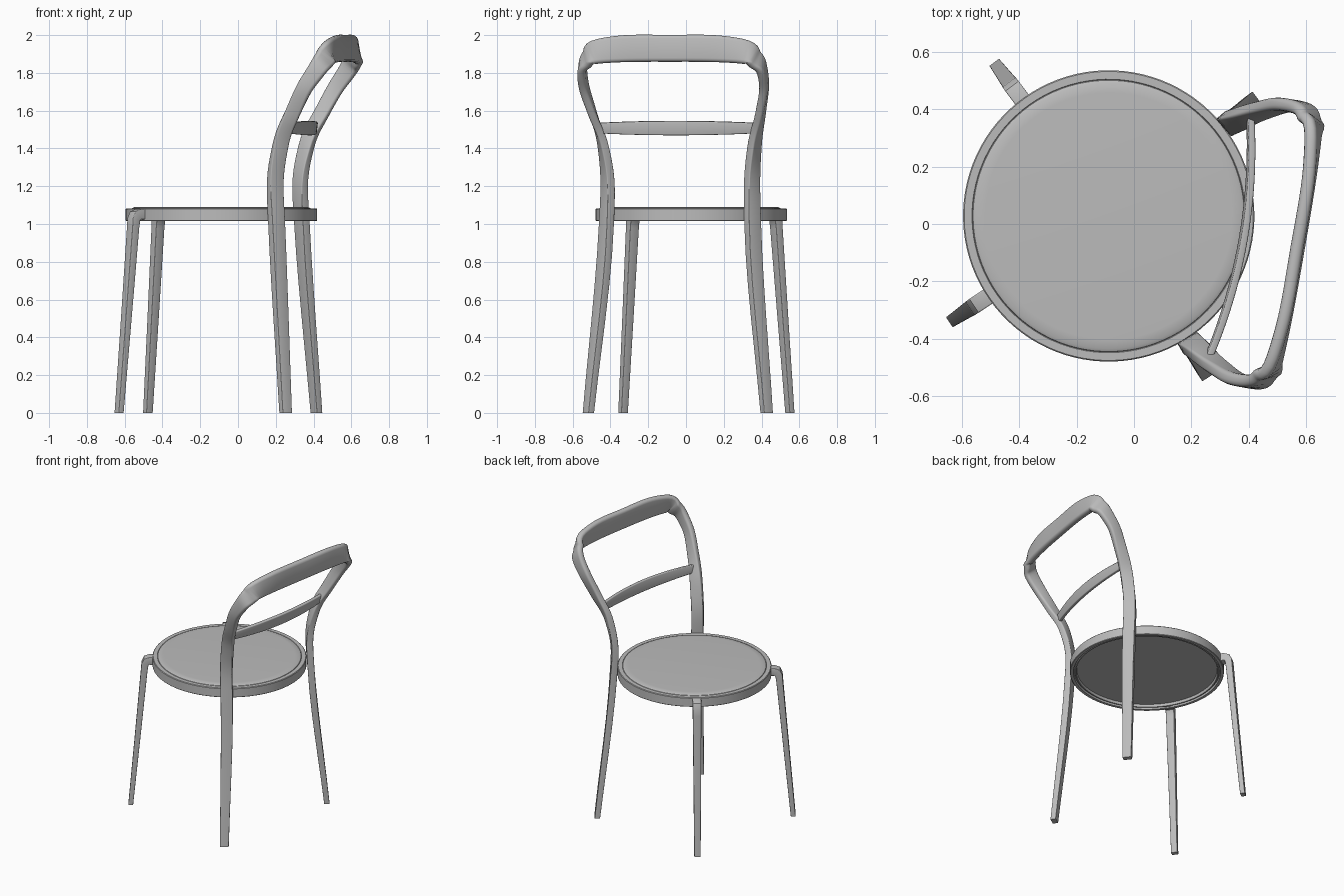
import bpy, bmesh, math
from mathutils import Vector, Matrix

if "Cube" in bpy.data.objects:
    bpy.data.objects.remove(bpy.data.objects["Cube"])

PLACE = Matrix.Translation((-0.088, 0.028, 0)) @ Matrix.Rotation(math.radians(-9.8), 4, 'Z')

grey = bpy.data.materials.new("grey_paint")
grey.diffuse_color = (0.50, 0.50, 0.50, 1)
grey.use_nodes = True
grey.node_tree.nodes["Principled BSDF"].inputs["Base Color"].default_value = grey.diffuse_color


def finish(bm, name, angle=35):
    """Turn a bmesh into a placed, smooth-shaded object."""
    bmesh.ops.recalc_face_normals(bm, faces=bm.faces)
    bm.transform(PLACE)
    me = bpy.data.meshes.new(name)
    bm.to_mesh(me)
    bm.free()
    me.materials.append(grey)
    ob = bpy.data.objects.new(name, me)
    bpy.context.collection.objects.link(ob)
    bpy.ops.object.select_all(action='DESELECT')
    ob.select_set(True)
    bpy.context.view_layer.objects.active = ob
    bpy.ops.object.shade_smooth_by_angle(angle=math.radians(angle))
    return ob


def spline(rows, steps):
    """Catmull-Rom through rows of numbers."""
    out = []
    rows = [Vector(r) for r in rows]
    for i in range(len(rows) - 1):
        b, c = rows[i], rows[i + 1]
        a = rows[i - 1] if i else b * 2 - c
        d = rows[i + 2] if i + 2 < len(rows) else c * 2 - b
        # chord-length tangents keep uneven spacing tidy
        la, lb, lc = [max((q - p).length, 1e-4) for p, q in ((a, b), (b, c), (c, d))]
        m1 = ((c - b) / lb * la + (b - a) / la * lb) / (la + lb) * lb
        m2 = ((d - c) / lc * lb + (c - b) / lb * lc) / (lb + lc) * lb
        for k in range(steps):
            t = k / steps
            out.append(b * (2*t**3 - 3*t*t + 1) + m1 * (t**3 - 2*t*t + t)
                       + c * (3*t*t - 2*t**3) + m2 * (t**3 - t*t))
    out.append(rows[-1])
    return out


def section(w, t, r):
    """Rounded rectangle, w by t, with corner radius r * t."""
    rad, pts = r * t, []
    for q, (sx, sy) in enumerate(((1, 1), (-1, 1), (-1, -1), (1, -1))):
        for k in range(4):
            a = math.radians(90 * q + 30 * k)
            pts.append((sx * (w / 2 - rad) + rad * math.cos(a),
                        sy * (t / 2 - rad) + rad * math.sin(a)))
    return pts


def loft(name, rows, floor=()):
    """Rows: centre xyz, wide direction xyz, width, thickness, corner ratio."""
    bm = bmesh.new()
    rings, n = [], len(rows)
    for i, row in enumerate(rows):
        c, wide = Vector(row[0:3]), Vector(row[3:6])
        tan = (Vector(rows[min(i + 1, n - 1)][0:3]) - Vector(rows[max(i - 1, 0)][0:3])).normalized()
        wide = (wide - tan * wide.dot(tan)).normalized()
        thick = tan.cross(wide)
        ring = [bm.verts.new(c + wide * x + thick * y) for x, y in section(*row[6:9])]
        if i in floor:
            for v in ring:
                v.co.z = 0
        rings.append(ring)
    m = len(rings[0])
    for a, b in zip(rings, rings[1:]):
        for k in range(m):
            bm.faces.new((a[k], a[(k + 1) % m], b[(k + 1) % m], b[k]))
    bm.faces.new(rings[0])
    bm.faces.new(rings[-1])
    return finish(bm, name)


# Round seat: rim with a raised top panel and recessed underside
bm = bmesh.new()
profile = [(0, 1.040), (0.462, 1.040), (0.466, 1.022), (0.474, 1.022), (0.477, 1.030), (0.482, 1.030),
           (0.485, 1.016), (0.504, 1.016), (0.507, 1.019), (0.507, 1.079), (0.503, 1.083),
           (0.476, 1.083), (0.474, 1.080), (0.472, 1.084), (0.462, 1.089), (0.43, 1.091), (0, 1.091)]
pv = [bm.verts.new((r, 0, z)) for r, z in profile]
pe = [bm.edges.new(p) for p in zip(pv, pv[1:])]
bmesh.ops.spin(bm, geom=pv + pe, cent=(0, 0, 0), axis=(0, 0, 1), angle=2 * math.pi, steps=96)
bmesh.ops.remove_doubles(bm, verts=bm.verts, dist=1e-4)
finish(bm, "seat")

# Back frame: both rear legs and the top rail in one bent strip
half = [
    (0.428, 0.479, 0.00, 0.73, -0.68, 0, 0.058, 0.036, 0.06),
    (0.365, 0.393, 1.00, 0.73, -0.68, 0, 0.080, 0.045, 0.06),
    (0.356, 0.388, 1.20, 0.76, -0.62, 0, 0.080, 0.045, 0.10),
    (0.384, 0.405, 1.40, 0.86, -0.45, -0.1, 0.080, 0.043, 0.18),
    (0.467, 0.455, 1.60, 0.90, -0.15, -0.4, 0.080, 0.043, 0.30),
    (0.530, 0.483, 1.72, 0.85, 0, -0.5, 0.085, 0.045, 0.36),
    (0.585, 0.485, 1.80, 0.75, 0, -0.65, 0.095, 0.045, 0.40),
    (0.630, 0.452, 1.87, 0.45, 0, -0.9, 0.112, 0.045, 0.42),
    (0.655, 0.380, 1.915, 0.15, 0, -1, 0.132, 0.045, 0.42),
    (0.665, 0.250, 1.928, 0.05, 0, -1, 0.142, 0.045, 0.42),
    (0.667, 0.000, 1.930, 0.05, 0, -1, 0.142, 0.045, 0.42),
]
other = [(r[0], -r[1], r[2], r[3], -r[4]) + r[5:] for r in reversed(half[:-1])]
path = spline(half + other, 6)
loft("back_frame", path, floor=(0, len(path) - 1))

# Curved lower back slat
slat = []
for i in range(25):
    s = i / 12 - 1
    slat.append((0.475 - 0.050 * s * s, 0.432 * s, 1.508, 0.12, 0, 1,
                 0.076 - 0.022 * s * s, 0.024, 0.25))
loft("back_slat", slat)

# Front legs: short arm out of the seat rim, bent knee, tapered leg
for side, name in ((1, "front_leg_left"), (-1, "front_leg_right")):
    a = math.radians(180 - 43.5 * side)
    ca, sa = math.cos(a), math.sin(a)
    rows = []
    for r, z, w, t in ((0.47, 1.052, 0.058, 0.056), (0.525, 1.052, 0.058, 0.056),
                       (0.546, 1.046, 0.058, 0.054), (0.557, 1.025, 0.057, 0.048),
                       (0.562, 0.98, 0.056, 0.044), (0.605, 0.5, 0.049, 0.038),
                       (0.651, 0.0, 0.042, 0.032)):
        rows.append((r * ca, r * sa, z, -sa, ca, 0, w, t, 0.08))
    loft(name, rows, floor=(len(rows) - 1,))
